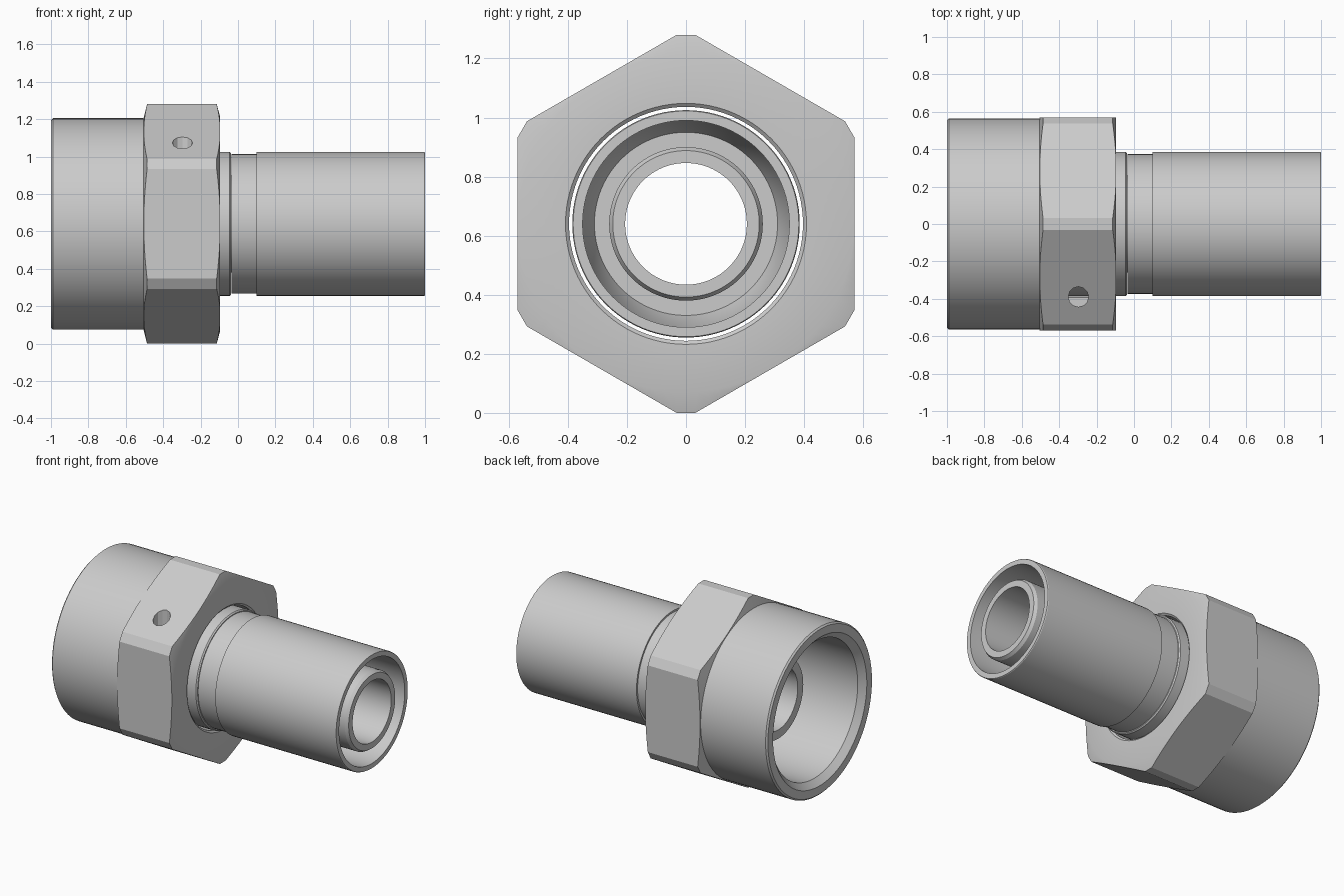
import bpy, bmesh, math
from mathutils import Vector

if "Cube" in bpy.data.objects:
    bpy.data.objects.remove(bpy.data.objects["Cube"])

AXIS_Z = 0.64
SEGMENTS = 96


def finish(name, bm):
    bmesh.ops.recalc_face_normals(bm, faces=bm.faces)
    mesh = bpy.data.meshes.new(name)
    bm.to_mesh(mesh)
    bm.free()
    obj = bpy.data.objects.new(name, mesh)
    bpy.context.collection.objects.link(obj)
    return obj


def activate(obj):
    bpy.ops.object.select_all(action='DESELECT')
    obj.select_set(True)
    bpy.context.view_layer.objects.active = obj


def lathe(name, profile):
    """Turn a closed (x, radius) outline around the fitting's axis."""
    bm = bmesh.new()
    rings = []
    for i in range(SEGMENTS):
        a = 2 * math.pi * i / SEGMENTS
        rings.append([bm.verts.new((x, r * math.sin(a), AXIS_Z + r * math.cos(a)))
                      for x, r in profile])
    n = len(profile)
    for i in range(SEGMENTS):
        p, q = rings[i], rings[(i + 1) % SEGMENTS]
        for j in range(n):
            k = (j + 1) % n
            bm.faces.new((p[j], p[k], q[k], q[j]))
    return finish(name, bm)


def prism(name, outline, direction):
    """Extrude a closed outline of 3D points."""
    bm = bmesh.new()
    face = bm.faces.new([bm.verts.new(p) for p in outline])
    out = bmesh.ops.extrude_face_region(bm, geom=[face], use_keep_orig=True)
    moved = [v for v in out['geom'] if isinstance(v, bmesh.types.BMVert)]
    bmesh.ops.translate(bm, verts=moved, vec=Vector(direction))
    return finish(name, bm)


def boolean(obj, cutter, operation):
    cutter.hide_render = True
    mod = obj.modifiers.new(operation.lower(), 'BOOLEAN')
    mod.object, mod.operation, mod.solver = cutter, operation, 'EXACT'
    activate(obj)
    bpy.ops.object.modifier_apply(modifier=mod.name)
    bpy.data.objects.remove(cutter)


def smooth(obj):
    activate(obj)
    bpy.ops.object.shade_smooth_by_angle(angle=math.radians(25))


# Swivel nut: round sleeve plus a collar that becomes the hexagon
nut = lathe("swivel_nut", [
    (-1.0, 0.50), (-1.0, 0.555), (-0.99, 0.565), (-0.505, 0.565),
    (-0.485, 0.645), (-0.482, 0.665), (-0.118, 0.665), (-0.115, 0.645),
    (-0.095, 0.57), (-0.095, 0.408), (-0.105, 0.396), (-0.44, 0.396),
    (-0.50, 0.46), (-0.96, 0.46)])

# Hexagon with blunted corners
hexagon = []
for k in range(6):
    a = math.radians(60 * k)
    for side in (-0.0315, 0.0315):
        hexagon.append((-1.1,
                        0.64 * math.sin(a) + side * math.cos(a),
                        AXIS_Z + 0.64 * math.cos(a) - side * math.sin(a)))
boolean(nut, prism("hexagon_cutter", hexagon, (1.2, 0, 0)), 'INTERSECT')

# Retaining wire hole, drilled straight down beside the bore
hole = [(-0.297 + 0.054 * math.cos(math.pi * i / 6),
         -0.389 + 0.054 * math.sin(math.pi * i / 6), 1.3) for i in range(12)]
boolean(nut, prism("wire_hole_cutter", hole, (0, 0, -0.62)), 'DIFFERENCE')
smooth(nut)

# Nipple: coned nose, shoulder held by the nut, long hose tail
smooth(lathe("nipple", [
    (-0.69, 0.206), (-0.69, 0.265), (-0.49, 0.385), (-0.045, 0.385),
    (-0.037, 0.378), (-0.037, 0.26), (0.98, 0.26), (1.0, 0.248),
    (1.0, 0.206)]))

# Ferrule: necked sleeve around the hose tail
smooth(lathe("ferrule", [
    (-0.036, 0.258), (-0.036, 0.373), (0.10, 0.373), (0.10, 0.385),
    (0.995, 0.385), (1.0, 0.382), (1.0, 0.35), (0.20, 0.35),
    (0.10, 0.31), (0.10, 0.258)]))
